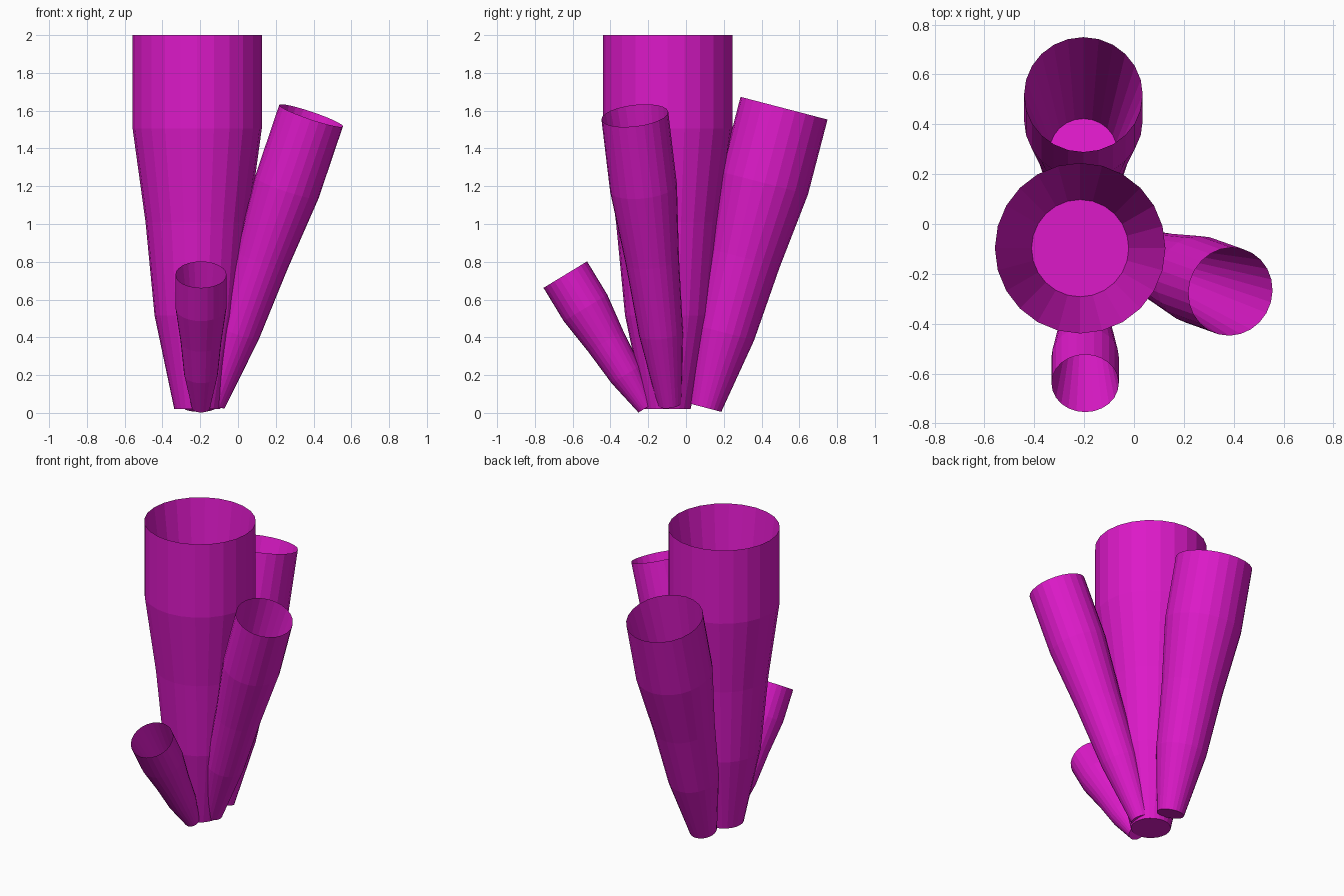
import bpy, bmesh
from math import sin, cos, tau
from mathutils import Vector

if "Cube" in bpy.data.objects:
    bpy.data.objects.remove(bpy.data.objects["Cube"])

SIDES = 24

# (fraction along axis, fraction of mouth radius): outside wall up, then inside wall down
PROFILE = [(0, .355), (.25, .66), (.5, .8), (.75, 1), (1, 1), (.45, .57)]

mat = bpy.data.materials.new("magenta_sponge")
mat.diffuse_color = (0.72, 0.01, 0.58, 1)
mat.use_nodes = True
mat.node_tree.nodes["Principled BSDF"].inputs["Base Color"].default_value = mat.diffuse_color


def tube(name, base, mouth, radius):
    """Flared hollow tube running from base centre to mouth centre."""
    base, mouth = Vector(base), Vector(mouth)
    axis = mouth - base
    rot = Vector((0, 0, 1)).rotation_difference(axis.normalized())
    bm = bmesh.new()
    rings = []
    for t, r in PROFILE:
        ring = []
        for i in range(SIDES):
            a = tau * i / SIDES
            offset = rot @ Vector((cos(a), sin(a), 0))
            ring.append(bm.verts.new(base + axis * t + offset * radius * r))
        rings.append(ring)
    for lo, hi in zip(rings, rings[1:]):
        for i in range(SIDES):
            j = (i + 1) % SIDES
            bm.faces.new((lo[i], lo[j], hi[j], hi[i]))
    # closed foot and the floor of the hollow
    bm.faces.new(rings[0][::-1])
    bm.faces.new(rings[-1])
    mesh = bpy.data.meshes.new(name)
    bm.to_mesh(mesh)
    bm.free()
    mesh.materials.append(mat)
    obj = bpy.data.objects.new(name, mesh)
    bpy.context.collection.objects.link(obj)
    return obj


# Cluster of four tubes
tube("main_tube", (-.216, -.097, .02), (-.216, -.097, 2.0), .342)
tube("back_tube", (-.203, .105, .027), (-.203, .519, 1.613), .238)
tube("right_tube", (-.13, -.087, .045), (.387, -.271, 1.574), .178)
tube("front_tube", (-.196, -.211, .027), (-.196, -.639, .732), .135)
